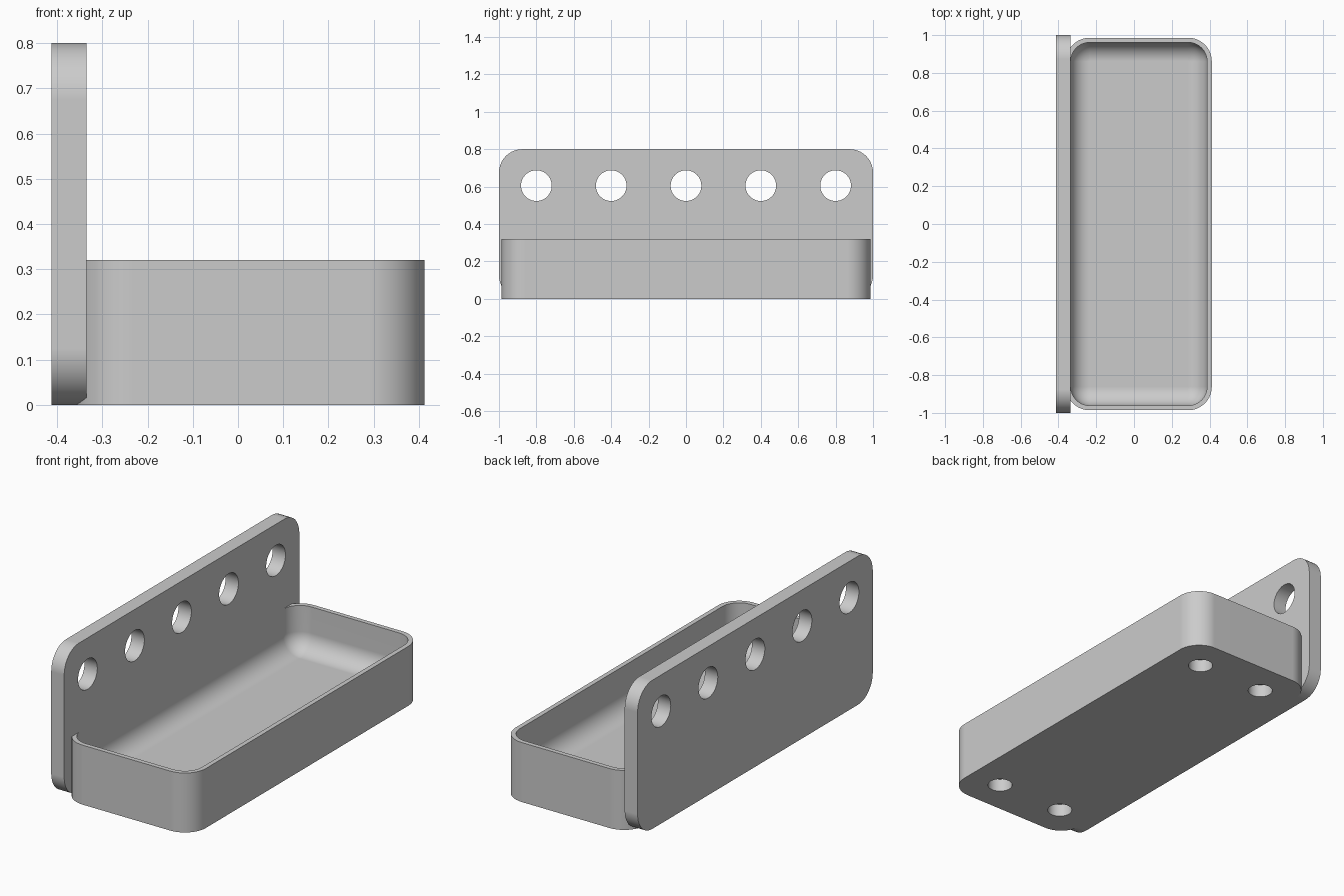
import bpy, bmesh, math
from mathutils import Vector, Matrix

cube = bpy.data.objects.get("Cube")
if cube:
    bpy.data.objects.remove(cube, do_unlink=True)

grey = bpy.data.materials.new("plain grey")
grey.use_nodes = True
grey.diffuse_color = (0.6, 0.6, 0.6, 1)
grey.node_tree.nodes["Principled BSDF"].inputs["Base Color"].default_value = (0.6, 0.6, 0.6, 1)


def rounded_rect(w, h, r, steps=10):
    """Points of a centred rounded rectangle, counter-clockwise."""
    points = []
    for corner, (sx, sy) in enumerate([(1, 1), (-1, 1), (-1, -1), (1, -1)]):
        for i in range(steps + 1):
            a = math.pi / 2 * (corner + i / steps)
            points.append((sx * (w / 2 - r) + r * math.cos(a),
                           sy * (h / 2 - r) + r * math.sin(a)))
    return points


def loft(name, rings):
    """Skin a list of equal rings and cap both ends."""
    bm = bmesh.new()
    loops = [[bm.verts.new(p) for p in ring] for ring in rings]
    n = len(loops[0])
    for a, b in zip(loops, loops[1:]):
        for i in range(n):
            j = (i + 1) % n
            bm.faces.new((a[i], a[j], b[j], b[i]))
    bm.faces.new(loops[0][::-1])
    bm.faces.new(loops[-1])
    bmesh.ops.recalc_face_normals(bm, faces=bm.faces)
    return add_object(name, bm)


def add_object(name, bm):
    mesh = bpy.data.meshes.new(name)
    bm.to_mesh(mesh)
    bm.free()
    mesh.materials.append(grey)
    obj = bpy.data.objects.new(name, mesh)
    bpy.context.collection.objects.link(obj)
    return obj


def drill(obj, centres, radius, depth, axis):
    """Cut round holes, then smooth the part."""
    bm = bmesh.new()
    turn = Vector((0, 0, 1)).rotation_difference(Vector(axis)).to_matrix().to_4x4()
    for c in centres:
        bmesh.ops.create_cone(bm, cap_ends=True, segments=48, radius1=radius, radius2=radius,
                              depth=depth, matrix=Matrix.Translation(c) @ turn)
    cutter = add_object(obj.name + "_cutter", bm)
    cutter.hide_render = True
    cut = obj.modifiers.new("holes", 'BOOLEAN')
    cut.operation, cut.solver, cut.object = 'DIFFERENCE', 'EXACT', cutter
    bpy.ops.object.select_all(action='DESELECT')
    bpy.context.view_layer.objects.active = obj
    obj.select_set(True)
    bpy.ops.object.modifier_apply(modifier=cut.name)
    bpy.data.objects.remove(cutter, do_unlink=True)
    bpy.ops.object.shade_smooth_by_angle(angle=math.radians(35))
    normals = obj.modifiers.new("flat_faces", 'WEIGHTED_NORMAL')
    normals.keep_sharp = True


# Upright back plate with a row of five through holes
x0, x1 = -0.412, -0.335
outline = rounded_rect(2, 0.8, 0.125)
plate = loft("back_plate", [[(x, y, z + 0.4) for y, z in outline] for x in (x0, x1)])
drill(plate, [((x0 + x1) / 2, 0.4 * i, 0.605) for i in range(-2, 3)], 0.082, 0.3, (1, 0, 0))

# Open tray with thin walls and a filleted floor
cx, width, length, height = 0.026, 0.772, 1.972, 0.32
wall, floor, fillet = 0.025, 0.08, 0.099


def tray_ring(inset, z):
    ring = rounded_rect(width - 2 * inset, length - 2 * inset, 0.125 - inset)
    return [(x + cx, y, z) for x, y in ring]


rings = [tray_ring(0, 0), tray_ring(0, height), tray_ring(wall, height)]
for i in range(11):
    a = math.pi / 2 * i / 10
    rings.append(tray_ring(wall + fillet * (1 - math.cos(a)),
                           floor + fillet * (1 - math.sin(a))))
tray = loft("tray", rings)

# Four blind recesses in the underside
recesses = [(cx + 0.2 * sx, 0.8 * sy, 0) for sx in (-1, 1) for sy in (-1, 1)]
drill(tray, recesses, 0.062, 0.14, (0, 0, 1))
